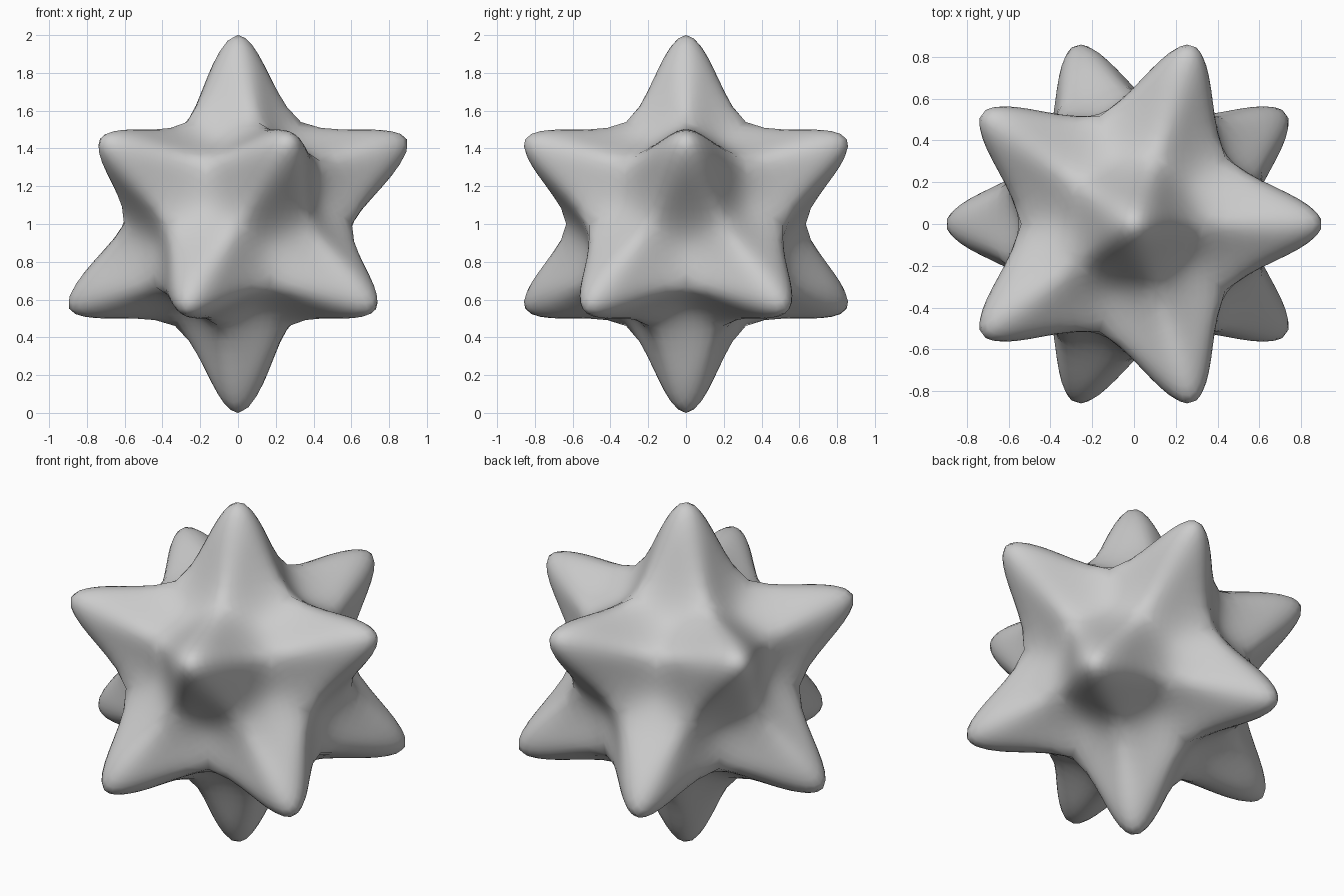
import bpy, bmesh

if "Cube" in bpy.data.objects:
    bpy.data.objects.remove(bpy.data.objects["Cube"])

TIP = 1.451      # control radius of the 12 spikes
SADDLE = 0.5716  # control radius of the points between spikes

# Base cage: 42-vertex icosphere, its 12 five-sided corners pulled out
bm = bmesh.new()
bmesh.ops.create_icosphere(bm, subdivisions=2, radius=1.0)
for v in bm.verts:
    v.co = v.co.normalized() * (TIP if len(v.link_edges) == 5 else SADDLE)
for f in bm.faces:
    f.smooth = True
mesh = bpy.data.meshes.new("spiky_ball")
bm.to_mesh(mesh)
bm.free()

ball = bpy.data.objects.new("spiky_ball", mesh)
ball.location = (0, 0, 1)
bpy.context.collection.objects.link(ball)

# Round the cage into soft spikes
sub = ball.modifiers.new("smooth", 'SUBSURF')
sub.levels = 3
sub.render_levels = 3
